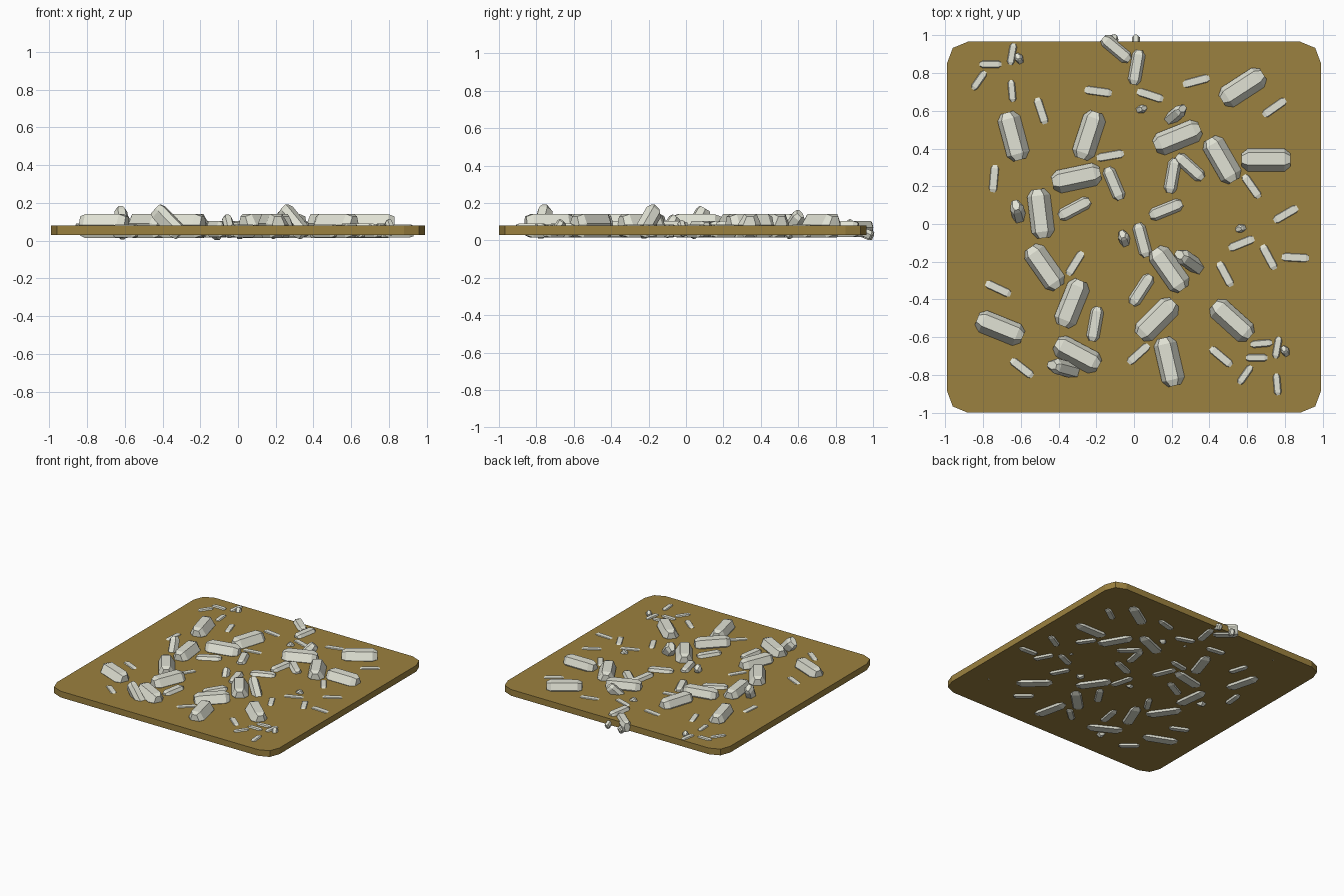
import bpy, bmesh
from math import radians
from mathutils import Matrix, Vector


def material(name, rgb):
    m = bpy.data.materials.new(name)
    m.diffuse_color = (*rgb, 1)
    return m


def finish(bm, name, mat):
    bmesh.ops.recalc_face_normals(bm, faces=bm.faces[:])
    me = bpy.data.meshes.new(name)
    bm.to_mesh(me)
    bm.free()
    me.materials.append(mat)
    ob = bpy.data.objects.new(name, me)
    bpy.context.collection.objects.link(ob)
    return ob


earth = material("earth", (0.33, 0.22, 0.05))
quartz = material("quartz", (0.75, 0.76, 0.66))

# Thin slab with faceted corners
bm = bmesh.new()
corner = [(0.99, 0.87), (0.96, 0.95), (0.88, 0.983)]
outline = []
for sx, sy, pts in ((1, 1, corner), (-1, 1, corner[::-1]),
                    (-1, -1, corner), (1, -1, corner[::-1])):
    outline += [(sx * x, sy * y - 0.017) for x, y in pts]
base = bm.faces.new([bm.verts.new((x, y, 0.03)) for x, y in outline])
top = bmesh.ops.extrude_face_region(bm, geom=[base])
bmesh.ops.translate(bm, vec=(0, 0, 0.05),
                    verts=[v for v in top["geom"] if isinstance(v, bmesh.types.BMVert)])
finish(bm, "ground_slab", earth)

# Uneven six-sided crystal section; the ends are blunt tapers
SECTION = [(-0.95, 0.2), (-0.6, 1), (0.45, 1), (1, 0.1), (0.5, -1), (-0.55, -1)]


def crystal(bm, pos, length, width, heading, tilt=0):
    m = (Matrix.Translation(pos) @ Matrix.Rotation(radians(heading), 4, "Z")
         @ Matrix.Rotation(radians(-tilt), 4, "Y"))
    r = width / 2
    rings = []
    for x, s, h in ((-0.5, 0.55, 0.8), (-0.37, 1, 1), (0.37, 1, 1), (0.5, 0.55, 0.8)):
        rings.append([bm.verts.new(m @ Vector((x * length, -u * r * s, v * r * h)))
                      for u, v in SECTION])
    for a, b in zip(rings, rings[1:]):
        for i in range(6):
            j = (i + 1) % 6
            bm.faces.new((a[i], a[j], b[j], b[i]))
    bm.faces.new(rings[0])
    bm.faces.new(rings[-1])


def scatter(name, length, width, z, places):
    bm = bmesh.new()
    for x, y, heading in places:
        crystal(bm, (x, y, z), length, width, heading)
    finish(bm, name, quartz)


# Crystals lying half sunk in the slab: x, y, heading
scatter("large_crystals", 0.26, 0.126, 0.077, [
    (-0.64, 0.465, 105), (-0.24, 0.47, 72), (-0.305, 0.245, 12), (-0.495, 0.055, 97),
    (-0.475, -0.23, 125), (-0.33, -0.42, 68), (-0.71, -0.55, -22), (-0.30, -0.69, -28),
    (0.12, -0.505, 45), (0.185, -0.73, 103), (0.185, -0.24, 125), (0.52, -0.51, -42),
    (0.23, 0.46, 22), (0.465, 0.34, 120), (0.575, 0.725, 33), (0.70, 0.34, 0)])

scatter("medium_crystals", 0.185, 0.085, 0.061, [
    (-0.105, 0.215, 113), (0.205, 0.255, 80), (0.17, 0.075, 22), (0.295, 0.30, -42),
    (0.045, -0.085, 105), (-0.205, -0.53, 80), (0.015, 0.83, 80), (-0.095, 0.925, -40),
    (0.04, -0.35, 57), (-0.315, 0.08, 28)])

scatter("small_crystals", 0.15, 0.07, 0.051, [
    (0.46, -0.705, -40), (0.485, -0.265, 118), (0.715, -0.175, 118), (0.855, -0.18, -3),
    (0.57, -0.105, 22), (0.805, 0.05, 30), (0.625, 0.2, 125), (0.745, 0.615, 35),
    (0.33, 0.755, 15), (0.085, 0.68, -18), (-0.19, 0.70, -8), (-0.125, 0.36, 10),
    (-0.49, 0.60, 108), (-0.74, 0.24, 85), (-0.72, -0.345, -25), (-0.595, -0.765, -38),
    (0.025, -0.69, 42), (-0.31, -0.21, 58)])

scatter("tiny_crystals", 0.115, 0.056, 0.061, [
    (-0.645, 0.705, 95), (-0.76, 0.845, 0), (-0.82, 0.76, 55), (-0.645, 0.90, 80),
    (0.65, -0.71, 0), (0.59, -0.80, 55), (0.76, -0.655, 80), (0.76, -0.85, 95),
    (0.675, -0.635, 5)])

# Crystals standing up at a slant: x, y, z, length, width, heading, tilt
bm = bmesh.new()
for x, y, z, length, width, heading, tilt in (
        (-0.615, 0.06, 0.095, 0.17, 0.075, 105, 60),
        (-0.37, -0.765, 0.10, 0.19, 0.085, 165, 45),
        (0.295, -0.2, 0.10, 0.19, 0.085, 145, 45),
        (0.215, 0.575, 0.085, 0.16, 0.07, 40, 45),
        (-0.05, -0.085, 0.075, 0.12, 0.06, 110, 55),
        (0.03, 0.605, 0.065, 0.08, 0.045, 20, 50),
        (0.575, -0.02, 0.065, 0.08, 0.045, 200, 55),
        (-0.605, 0.87, 0.07, 0.08, 0.045, 120, 55),
        (0.805, -0.68, 0.07, 0.08, 0.045, 120, 55)):
    crystal(bm, (x, y, z), length, width, heading, tilt)
finish(bm, "slanted_crystals", quartz)

# Small crystals poking out of the back edge
bm = bmesh.new()
crystal(bm, (-0.12, 0.96, 0.037), 0.09, 0.05, 60, -20)
crystal(bm, (0.01, 0.96, 0.04), 0.08, 0.045, 90, -25)
finish(bm, "edge_crystals", quartz)
